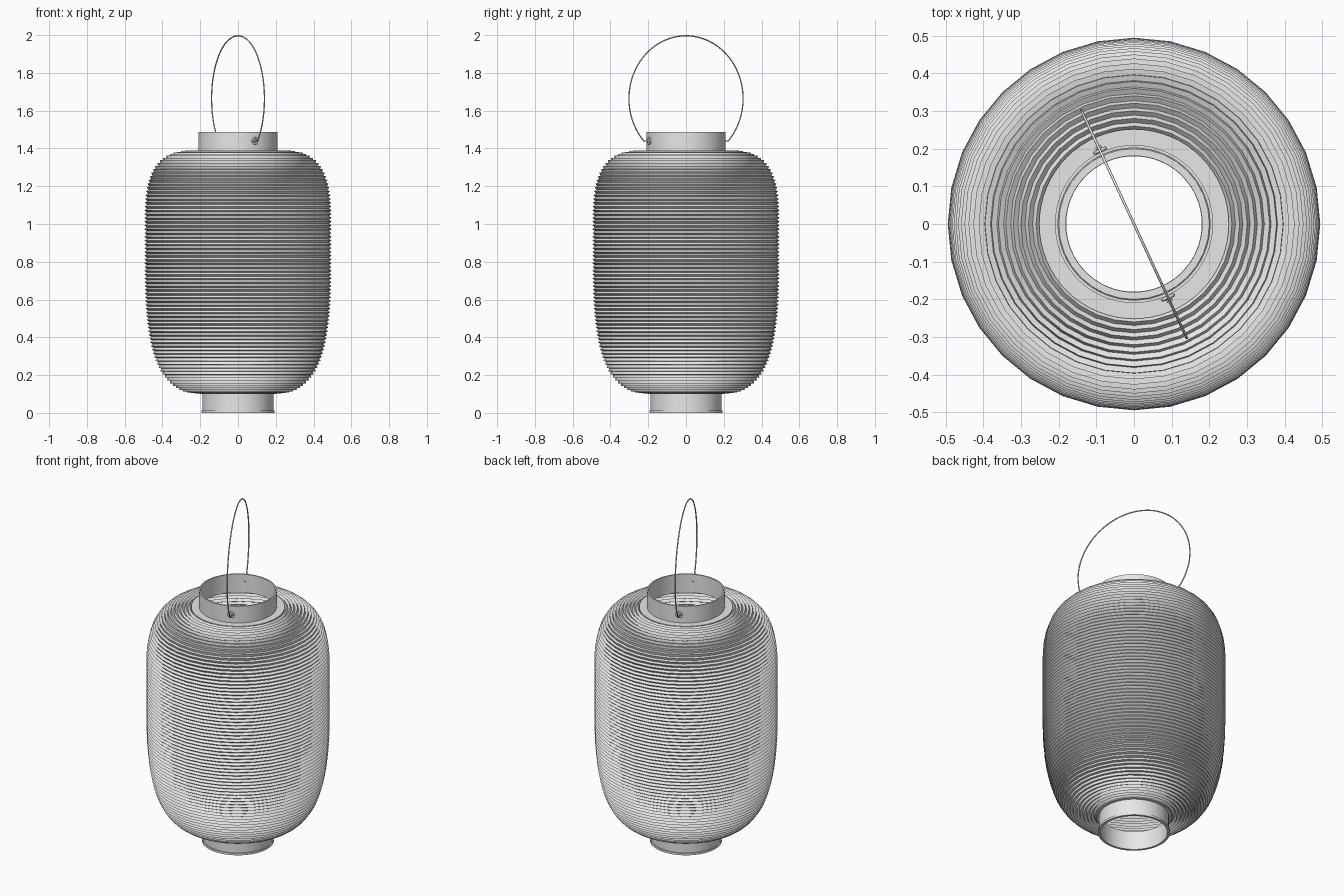
import bpy
import math
from mathutils import Vector, Matrix
from mathutils.geometry import interpolate_bezier

cube = bpy.data.objects.get("Cube")
if cube:
    bpy.data.objects.remove(cube)

grey = bpy.data.materials.new("pale_grey")
grey.use_nodes = True
grey.diffuse_color = (0.8, 0.8, 0.8, 1)
grey.node_tree.nodes["Principled BSDF"].inputs["Base Color"].default_value = grey.diffuse_color


def finish(obj, angle=30):
    obj.data.materials.clear()
    obj.data.materials.append(grey)
    bpy.ops.object.select_all(action='DESELECT')
    obj.select_set(True)
    bpy.context.view_layer.objects.active = obj
    bpy.ops.object.shade_smooth_by_angle(angle=math.radians(angle))
    return obj


def lathe(name, profile, sides, closed=False):
    """Spin a list of (radius, height) points, given from bottom to top outside."""
    verts = [(r * math.cos(a), r * math.sin(a), z)
             for r, z in profile
             for a in (math.tau * i / sides for i in range(sides))]
    rows = len(profile)
    faces = []
    for j in range(rows if closed else rows - 1):
        k = (j + 1) % rows
        for i in range(sides):
            n = (i + 1) % sides
            faces.append((j * sides + i, j * sides + n, k * sides + n, k * sides + i))
    mesh = bpy.data.meshes.new(name)
    mesh.from_pydata(verts, [], faces)
    obj = bpy.data.objects.new(name, mesh)
    bpy.context.collection.objects.link(obj)
    return finish(obj)


def pleat(path, pitch, depth):
    """Walk a smooth path in equal steps, pushing points in and out in turn."""
    lengths = [0]
    for a, b in zip(path, path[1:]):
        lengths.append(lengths[-1] + (b - a).length)
    count = 2 * round(lengths[-1] / pitch)
    result, j = [], 0
    for i in range(count + 1):
        d = lengths[-1] * i / count
        while j < len(path) - 2 and lengths[j + 1] < d:
            j += 1
        a, b = path[j], path[j + 1]
        t = (b - a).normalized()
        p = a + t * (d - lengths[j]) + Vector((t.y, -t.x)) * depth * (1 if i % 2 else -1)
        result.append((p.x, p.y))
    return result


# Pleated paper shade
R = 0.489
lower = interpolate_bezier(Vector((0.2, 0.108)), Vector((0.43, 0.1)),
                           Vector((R, 0.35)), Vector((R, 0.75)), 80)
upper = interpolate_bezier(Vector((R, 1.05)), Vector((R, 1.3)),
                           Vector((0.41, 1.383)), Vector((0.25, 1.383)), 80)
path = [Vector(p[:2]) for p in lower + upper]
lathe("pleated_shade", pleat(path, 0.02, 0.006), 32)


# Collars and their flat flanges
def tube(name, inner, outer, low, high):
    return lathe(name, [(outer, low), (outer, high), (inner, high), (inner, low)], 64, True)


tube("top_collar", 0.202, 0.21, 1.383, 1.488)
tube("top_flange", 0.202, 0.252, 1.379, 1.389)
tube("bottom_collar", 0.181, 0.188, 0.004, 0.112)
tube("bottom_lip", 0.18, 0.194, 0.0, 0.012)
tube("bottom_flange", 0.181, 0.205, 0.1, 0.112)

# Wire handle
across = Vector((0.42, -0.907, 0)).normalized()
hook_z, ring_r, wire_r = 1.44, 0.333, 0.0035
ring_z = 2 - wire_r - ring_r
start = -math.asin((ring_z - hook_z) / ring_r)
points = []
for i in range(65):
    a = start + (math.pi - 2 * start) * i / 64
    points.append(across * ring_r * math.cos(a) + Vector((0, 0, ring_z + ring_r * math.sin(a))))
tip = across * 0.2 + Vector((0, 0, hook_z))
points = [tip] + points + [Vector((-tip.x, -tip.y, tip.z))]
curve = bpy.data.curves.new("wire_handle", 'CURVE')
curve.dimensions = '3D'
curve.bevel_depth = wire_r
curve.bevel_resolution = 2
curve.use_fill_caps = True
spline = curve.splines.new('POLY')
spline.points.add(len(points) - 1)
for point, co in zip(spline.points, points):
    point.co = (*co, 1)
handle = bpy.data.objects.new("wire_handle", curve)
bpy.context.collection.objects.link(handle)
bpy.ops.object.select_all(action='DESELECT')
handle.select_set(True)
bpy.context.view_layer.objects.active = handle
bpy.ops.object.convert(target='MESH')
finish(bpy.context.object, 50)

# Eyelet and rivet where each wire end meets the collar
for side, sign in (("front", 1), ("back", -1)):
    out = across * sign
    turn = out.to_track_quat('Z', 'Y')
    bpy.ops.mesh.primitive_torus_add(location=out * 0.215 + Vector((0, 0, hook_z)),
                                     rotation=turn.to_euler(), major_radius=0.015,
                                     minor_radius=0.005, major_segments=20, minor_segments=8)
    bpy.context.object.name = side + "_eyelet"
    finish(bpy.context.object, 60)
    bpy.ops.mesh.primitive_cylinder_add(vertices=16, radius=0.008, depth=0.03,
                                        location=out * 0.213 + Vector((0, 0, hook_z)),
                                        rotation=turn.to_euler())
    bpy.context.object.name = side + "_rivet"
    finish(bpy.context.object)
